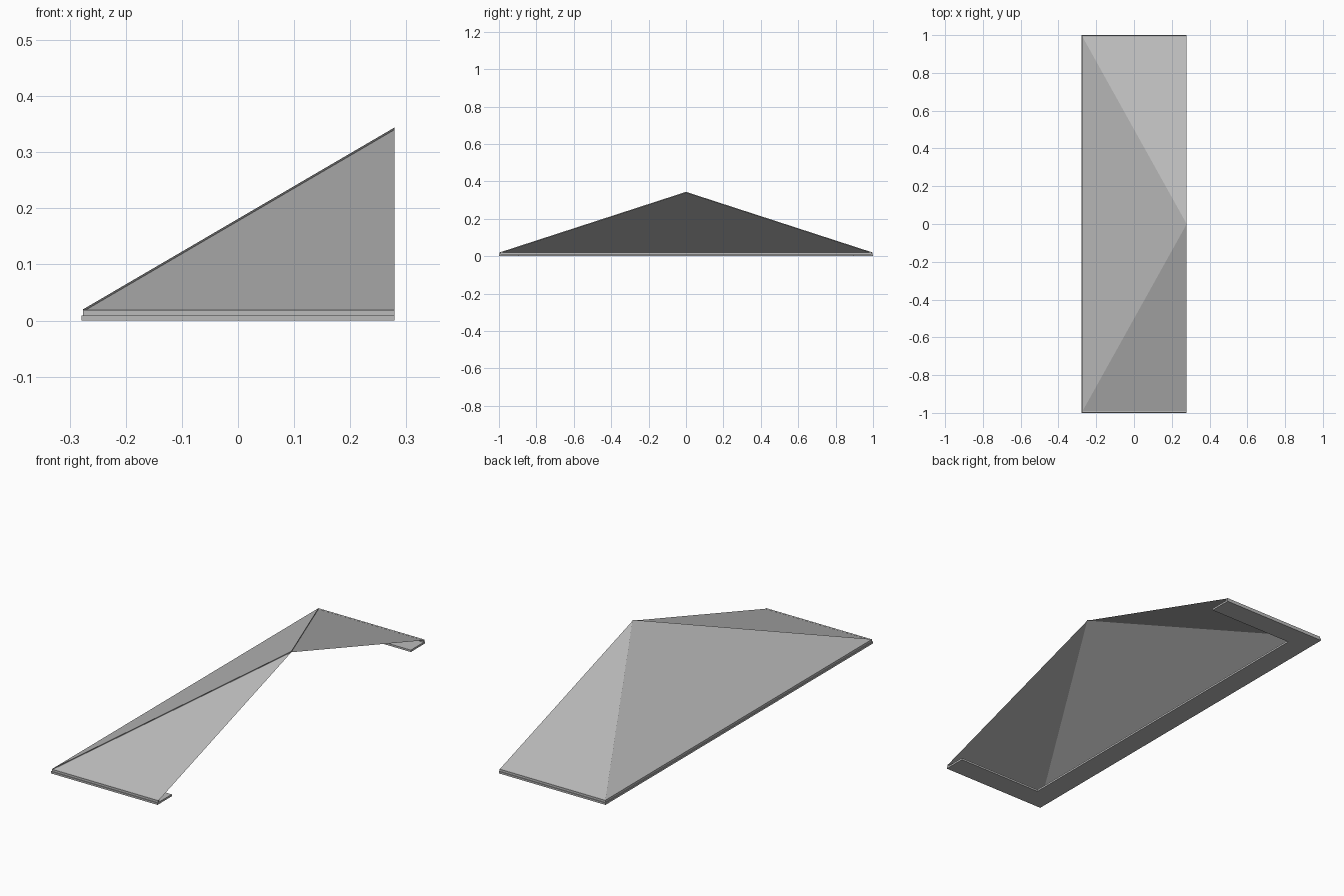
import bpy, bmesh
from mathutils import Vector

cube = bpy.data.objects.get("Cube")
if cube:
    bpy.data.objects.remove(cube, do_unlink=True)

grey = bpy.data.materials.new("roof grey")
grey.use_nodes = True
colour = (0.5, 0.5, 0.5, 1)
grey.diffuse_color = colour
grey.node_tree.nodes["Principled BSDF"].inputs["Base Color"].default_value = colour

BACK, OPEN = -0.279, 0.279   # low eave and open end along x


def panel(name, outline, rise):
    """Flat outline, extruded straight up when rise is above zero."""
    bm = bmesh.new()
    face = bm.faces.new([bm.verts.new(p) for p in outline])
    if rise:
        geom = bmesh.ops.extrude_face_region(bm, geom=[face], use_keep_orig=True)["geom"]
        top = [v for v in geom if isinstance(v, bmesh.types.BMVert)]
        bmesh.ops.translate(bm, verts=top, vec=(0, 0, rise))
        bmesh.ops.recalc_face_normals(bm, faces=bm.faces)
    elif face.normal.z < 0 or (face.normal_update() or face.normal.z < 0):
        face.normal_flip()
    mesh = bpy.data.meshes.new(name)
    bm.to_mesh(mesh)
    bm.free()
    mesh.materials.append(grey)
    obj = bpy.data.objects.new(name, mesh)
    bpy.context.collection.objects.link(obj)


def eave_frame(name, setback, width, z, height):
    """Three-sided frame along the eaves, left open at the wall side."""
    x, y = BACK + setback, 1 - setback
    outer = [(OPEN, -y, z), (x, -y, z), (x, y, z), (OPEN, y, z)]
    y -= width
    x += width
    inner = [(OPEN, y, z), (x, y, z), (x, -y, z), (OPEN, -y, z)]
    panel(name, outer + inner, height)


# Soffit board and the slightly set back fascia above it
eave_frame("soffit", 0, 0.107, 0, 0.009)
eave_frame("fascia", 0.003, 0.008, 0.009, 0.01)

# Side slopes meeting at the apex on the open end
eave_z, lip = 0.016, 0.004
apex = Vector((OPEN, 0, 0.34))
corner_x, corner_y = BACK + 0.003, 0.997
for side, sign in (("right", -1), ("left", 1)):
    panel(side + "_slope",
          [(corner_x, sign * corner_y, eave_z), (OPEN, sign * corner_y, eave_z), apex], 0)

# Main slope, a thin slab standing just above the side slopes
panel("main_slope",
      [(corner_x, -corner_y, eave_z), apex, (corner_x, corner_y, eave_z)], lip)
